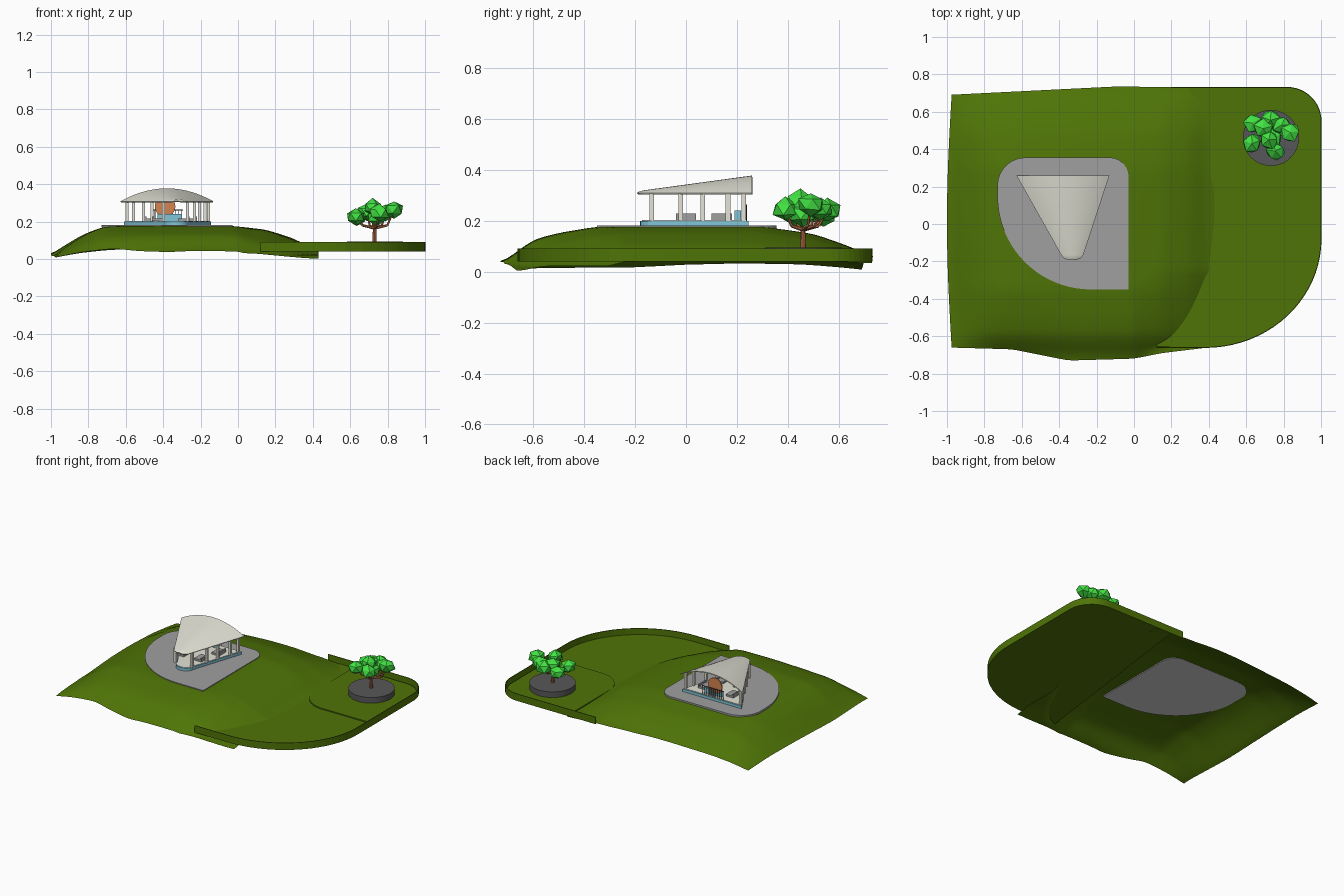
import bpy, bmesh, math, random
from mathutils import Vector

random.seed(4)
cube = bpy.data.objects.get("Cube")
if cube:
    bpy.data.objects.remove(cube, do_unlink=True)


def material(name, r, g, b):
    m = bpy.data.materials.new(name)
    m.use_nodes = True
    m.diffuse_color = (r, g, b, 1)
    m.node_tree.nodes["Principled BSDF"].inputs["Base Color"].default_value = (r, g, b, 1)
    return m


GRASS = material("grass green", .078, .175, .002)
PAVING = material("paving grey", .35, .35, .35)
PALE = material("pale grey", .65, .65, .65)
STONE = material("dark stone", .095, .095, .1)
ROOF = material("warm white", .78, .77, .68)
BLUE = material("pale blue", .22, .56, .68)
IRON = material("dark iron", .03, .035, .04)
ORANGE = material("orange", .66, .23, .08)
BARK = material("bark brown", .48, .16, .065)
LEAF = material("leaf green", .055, .76, .055)


def finish(name, bm, mat, smooth=False):
    me = bpy.data.meshes.new(name)
    bmesh.ops.recalc_face_normals(bm, faces=bm.faces)
    for f in bm.faces:
        f.smooth = smooth
    bm.to_mesh(me)
    bm.free()
    ob = bpy.data.objects.new(name, me)
    ob.data.materials.append(mat)
    bpy.context.collection.objects.link(ob)
    return ob


def loft(name, rows, mat, smooth=True, thickness=0):
    """Skin a grid of points, with an optional crisp-edged thickness."""
    bm = bmesh.new()
    grid = [[bm.verts.new(p) for p in row] for row in rows]
    for a, b in zip(grid, grid[1:]):
        for i in range(len(a) - 1):
            bm.faces.new((a[i], a[i + 1], b[i + 1], b[i]))
    ob = finish(name, bm, mat, smooth)
    if thickness:
        mod = ob.modifiers.new("thickness", 'SOLIDIFY')
        mod.thickness = thickness
        mod.offset = 0
        ob.modifiers.new("crisp edges", 'EDGE_SPLIT').split_angle = math.radians(40)


def plate(name, outline, z0, z1, mat):
    """Extrude a flat outline between two heights."""
    bm = bmesh.new()
    low = [bm.verts.new((x, y, z0)) for x, y in outline]
    top = [bm.verts.new((x, y, z1)) for x, y in outline]
    bm.faces.new(low)
    bm.faces.new(top)
    for i in range(len(low)):
        j = (i + 1) % len(low)
        bm.faces.new((low[i], low[j], top[j], top[i]))
    return finish(name, bm, mat)


def box(name, x, y, z, sx, sy, sz, mat):
    return plate(name, [(x - sx / 2, y - sy / 2), (x + sx / 2, y - sy / 2),
                        (x + sx / 2, y + sy / 2), (x - sx / 2, y + sy / 2)], z, z + sz, mat)


def rod(name, a, b, r0, r1, mat, sides=10):
    a, b = Vector(a), Vector(b)
    bm = bmesh.new()
    bmesh.ops.create_cone(bm, cap_ends=True, segments=sides, radius1=r0, radius2=r1, depth=(b - a).length)
    ob = finish(name, bm, mat)
    ob.rotation_mode = 'QUATERNION'
    ob.rotation_quaternion = (b - a).to_track_quat('Z', 'Y')
    ob.location = (a + b) / 2
    return ob


def arc(cx, cy, rx, ry, a0, a1, n=12):
    angles = [math.radians(a0 + (a1 - a0) * i / n) for i in range(n + 1)]
    return [(cx + rx * math.cos(a), cy + ry * math.sin(a)) for a in angles]


def interp(points, x):
    if x <= points[0][0]:
        return points[0][1]
    for (x0, y0), (x1, y1) in zip(points, points[1:]):
        if x <= x1:
            return y0 + (y1 - y0) * (x - x0) / (x1 - x0)
    return points[-1][1]


def soft(points, x):
    """Interpolate with rounded corners."""
    return sum(interp(points, x + d * .015) for d in range(-2, 3)) / 5


# Hill: open sheet with a raised plateau
SLOPE_X = [(-1, 0), (-.9, .42), (-.82, .72), (-.72, .97), (-.62, 1), (-.03, 1), (.15, .84), (.3, .5), (.4, .15), (.45, .06)]
SLOPE_Y = [(-.72, 0), (-.6, .63), (-.5, .82), (-.35, 1), (.3, 1), (.5, .77), (.65, .4), (.73, .16)]
FRONT = [(-1, -.66), (-.65, -.67), (-.35, -.73), (0, -.72), (.15, -.69), (.4, -.66)]
BACK = [(-1, .69), (-.5, .715), (-.1, .735), (.45, .73)]
EDGE_X = [(-1, 0), (-.75, .002), (-.4, .03), (-.25, .037), (-.1, .035), (.1, .027), (.38, 0)]
EDGE_Y = [(-.66, 0), (-.25, .005), (0, .02), (.2, .024), (.45, .018), (.7, 0)]
RIGHT_LIFT = [(-.66, 0), (-.55, .02), (0, .01), (.4, .01), (.73, .03)]


def hill_height(x, y):
    edge = .002 + soft(EDGE_X, x) + soft(EDGE_Y, y)
    edge += interp([(.1, 0), (.4, 1)], x) * soft(RIGHT_LIFT, y)
    z = edge + (.177 - edge) * soft(SLOPE_X, x) * soft(SLOPE_Y, y)
    return max(edge, z - .65 * max(0, x) * max(0, -y - .25))


rows = []
for i in range(61):
    row = []
    for j in range(61):
        v = j / 60
        left = -.975 - .025 * math.sin(math.pi * v)
        x = left + (.43 - left) * i / 60
        y = soft(FRONT, x) * (1 - v) + soft(BACK, x) * v
        row.append((x, y, hill_height(x, y)))
    rows.append(row)
loft("hill", rows, GRASS)

# Lower lawn: sunken floor, low rim and corner panel
rim = arc(.38, -.08, .62, .58, -90, 0, 20) + arc(.82, .55, .18, .18, 0, 90)
plate("lawn_floor", [(.12, -.655)] + rim + [(.3, .73)], .041, .047, GRASS)
path = [(.12, -.66)] + rim + [(.2, .73)]
loft("lawn_rim", [[(x, y, z) for x, y in path] for z in (.041, .091)], GRASS, False, .005)
plate("corner_lawn", arc(.6, .28, .19, .19, 180, 270) + [(.99, .09)]
      + arc(.82, .55, .17, .165, 0, 90) + [(.41, .715)], .045, .055, GRASS)

# Paved terrace with a pale underside
terrace = (arc(-.58, .205, .15, .15, 180, 90) + arc(-.13, .255, .1, .1, 90, 0)
           + [(-.03, -.35)] + arc(-.23, .15, .5, .5, 270, 180, 20))
slab = plate("terrace", terrace, .168, .181, PAVING)
slab.data.materials.append(PALE)
for face in slab.data.polygons:
    face.material_index = int(face.normal.z < -.5)

# Pavilion base, pale floor and roof
base = [(-.61, .245), (-.145, .245)] + arc(-.33, -.12, .065, .06, 0, -180)
plate("pavilion_base", base, .18, .2, BLUE)
plate("pavilion_floor", [(-.36 + (x + .36) * .97, .03 + (y - .03) * .97) for x, y in base], .2, .203, ROOF)
SECTIONS = [(-.19, -.33, .02, .002), (-.184, -.33, .042, .006), (-.165, -.33, .058, .011), (.26, -.38, .247, .069)]
rows = []
for y, cx, half, rise in SECTIONS:
    steps = [k / 12 for k in range(-12, 13)]
    rows.append([(cx + half * s, y, .306 + rise * (1 - s * s)) for s in steps])
loft("pavilion_roof", rows, ROOF, True, .006)

# Columns down both sides
for y in (-.135, -.02, .066, .165, .227):
    t = (y + .17) / .42
    for x in (-.38 - .225 * t, -.28 + .13 * t):
        box("column", x, y, .2, .016, .018, .108, ROOF)

# Seating, counter, railing and round screen
for y, offset in ((0, .07), (.14, .11)):
    for side in (-1, 1):
        x = -.36 + side * offset
        box("bench", x, y, .203, .06, .08, .013, PAVING)
        box("bench_back", x + side * .025, y, .216, .01, .08, .012, PAVING)
box("counter", -.365, .203, .203, .13, .025, .037, BLUE)
for k in range(11):
    x = -.46 + k * .016
    rod("railing_bar", (x, .238, .2), (x, .238, .262), .002, .002, IRON, 6)
rod("railing_top", (-.465, .238, .262), (-.295, .238, .262), .003, .003, IRON, 6)
rod("round_screen", (-.39, .223, .282), (-.39, .231, .282), .055, .055, ORANGE, 32)

# Tree bed
rod("tree_bed", (.732, .46, .047), (.732, .46, .095), .15, .15, STONE, 40)

# Tree trunk, branches and leaf clumps
fork = (.73, .46, .165)
rod("trunk", (.73, .46, .09), fork, .011, .009, BARK, 8)
CLUMPS = [(.635, .54, .22), (.73, .555, .24), (.69, .51, .25), (.74, .46, .225),
          (.63, .43, .225), (.755, .39, .245), (.835, .49, .265), (.72, .45, .275), (.79, .53, .245)]
for x, y, z in CLUMPS:
    knee = (.73 + (x - .73) * .65, .46 + (y - .46) * .65, .18)
    rod("branch", fork, knee, .008, .006, BARK, 6)
    rod("branch_tip", knee, (x, y, z), .006, .004, BARK, 6)
    bm = bmesh.new()
    bmesh.ops.create_icosphere(bm, subdivisions=1, radius=.056)
    for vert in bm.verts:
        vert.co *= random.uniform(.85, 1.1)
        vert.co.z *= .85
    clump = finish("leaf_clump", bm, LEAF)
    clump.location = (x, y, z)
    clump.rotation_euler.z = random.uniform(0, math.pi)
